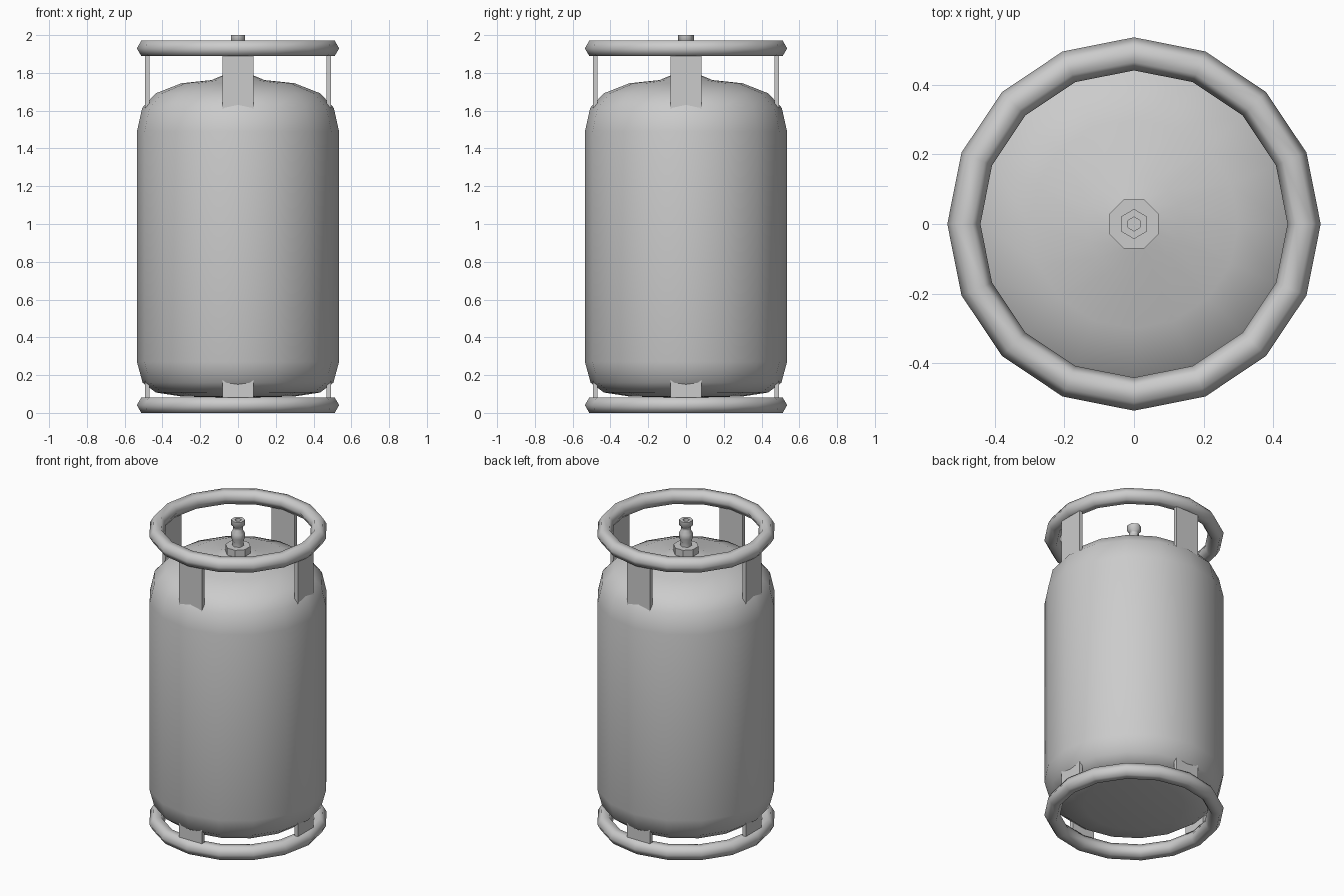
import bpy
import bmesh
from math import sin, cos, pi, radians

if "Cube" in bpy.data.objects:
    bpy.data.objects.remove(bpy.data.objects["Cube"])


def lathe(name, profile, sides, turn=0.0, closed=False, smooth=True):
    """Revolve (radius, z) points around the z axis; radius 0 becomes a pole."""
    bm = bmesh.new()
    rings = []
    for r, z in profile:
        if r == 0:
            rings.append([bm.verts.new((0, 0, z))] * sides)
        else:
            rings.append([bm.verts.new((r * cos(turn + 2 * pi * i / sides),
                                        r * sin(turn + 2 * pi * i / sides), z))
                          for i in range(sides)])
    pairs = list(zip(rings, rings[1:]))
    if closed:
        pairs.append((rings[-1], rings[0]))
    for a, b in pairs:
        for i in range(sides):
            j = (i + 1) % sides
            loop = list(dict.fromkeys((a[i], a[j], b[j], b[i])))
            bm.faces.new(loop)
    bmesh.ops.recalc_face_normals(bm, faces=bm.faces)
    for f in bm.faces:
        f.smooth = smooth
    me = bpy.data.meshes.new(name)
    bm.to_mesh(me)
    bm.free()
    ob = bpy.data.objects.new(name, me)
    bpy.context.collection.objects.link(ob)
    return ob


def ring(name, z):
    """Sixteen-sided ring with a hexagonal tube."""
    tube = [(0.488 + 0.0475 * cos(k * pi / 3), z + 0.0475 * sin(k * pi / 3))
            for k in range(6)]
    return lathe(name, tube, 16, closed=True)


def post(name, angle, z0, z1):
    """Flat strip joining a ring to the tank."""
    bpy.ops.mesh.primitive_cube_add(
        size=1, location=(0.48 * cos(angle), 0.48 * sin(angle), (z0 + z1) / 2),
        rotation=(0, 0, angle))
    ob = bpy.context.object
    ob.name = name
    ob.scale = (0.025, 0.165, z1 - z0)
    return ob


# Tank body with domed ends
lathe("tank_body", [(0, 0.08), (0.30, 0.087), (0.435, 0.108), (0.505, 0.16),
                    (0.535, 0.27), (0.535, 1.49), (0.507, 1.615),
                    (0.435, 1.692), (0.30, 1.745), (0.14, 1.762),
                    (0.08, 1.787), (0, 1.787)], 16)

# Carrying ring and foot ring
ring("top_ring", 1.93)
ring("foot_ring", 0.041)

# Four posts at each end
for i, side in enumerate(("right", "back", "left", "front")):
    post("top_post_" + side, i * pi / 2, 1.58, 1.92)
    post("foot_post_" + side, i * pi / 2, 0.05, 0.20)

# Valve: octagonal collar and hexagonal stem with a hollow outlet
lathe("valve_collar", [(0, 1.77), (0.076, 1.77), (0.076, 1.833), (0, 1.833)],
      8, turn=pi / 8, smooth=False)
stem = lathe("valve_stem", [(0, 1.82), (0.036, 1.82), (0.032, 1.86),
                            (0.042, 1.885), (0.042, 1.915), (0.029, 1.938),
                            (0.029, 1.955), (0.043, 1.967), (0.043, 2.0),
                            (0.02, 2.0), (0.02, 1.965), (0, 1.965)],
             6, turn=pi / 6)
bpy.ops.object.select_all(action='DESELECT')
stem.select_set(True)
bpy.context.view_layer.objects.active = stem
bpy.ops.object.shade_smooth_by_angle(angle=radians(62))
